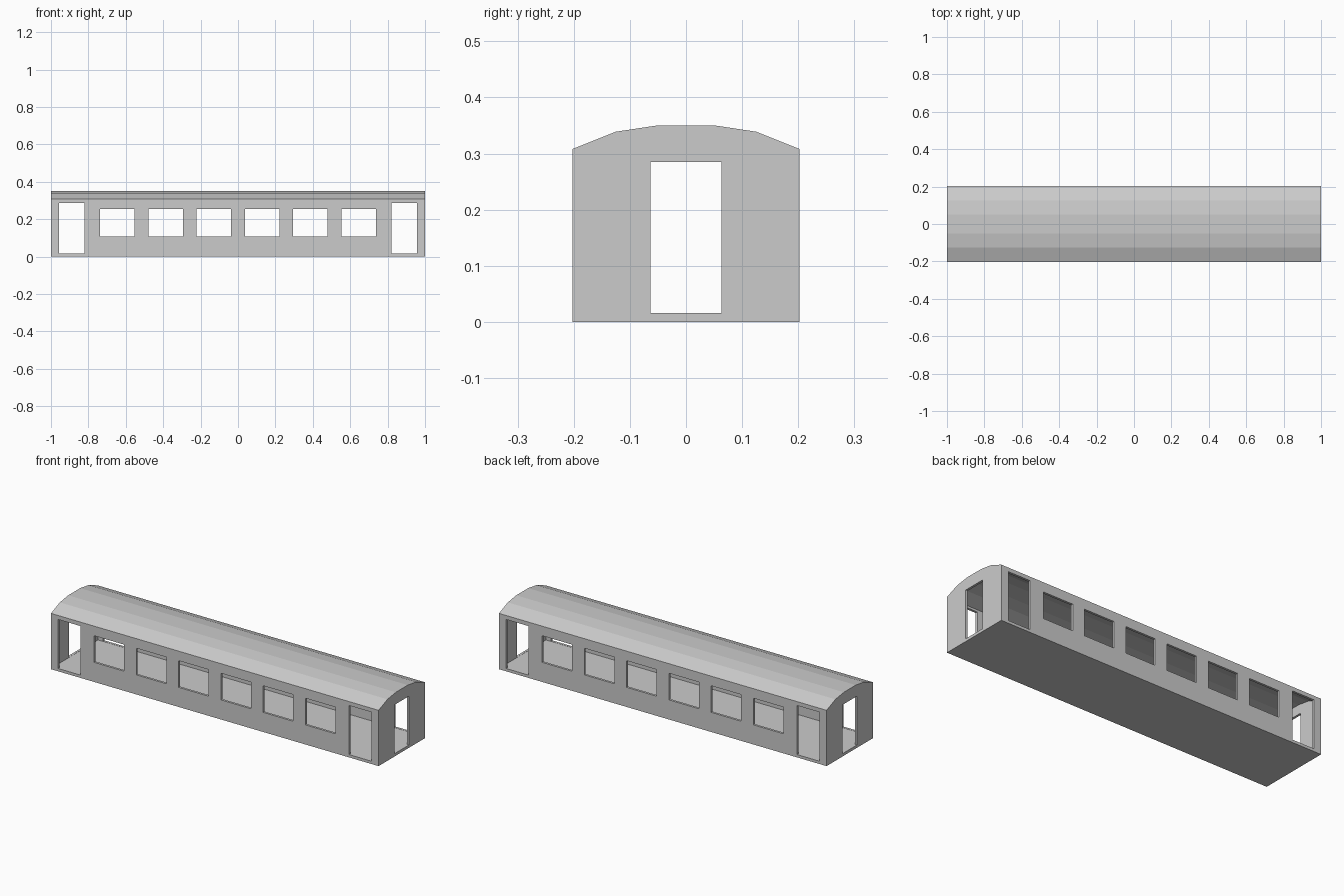
import bpy, bmesh
from mathutils import Matrix

if "Cube" in bpy.data.objects:
    bpy.data.objects.remove(bpy.data.objects["Cube"])


def new_object(name, bm):
    bmesh.ops.recalc_face_normals(bm, faces=bm.faces)
    mesh = bpy.data.meshes.new(name)
    bm.to_mesh(mesh)
    bm.free()
    obj = bpy.data.objects.new(name, mesh)
    bpy.context.collection.objects.link(obj)
    return obj


def extrude_section(name, half, bottom, length):
    """Mirror a half section (y, z) and extrude it along x."""
    section = [(half[0][0], bottom)] + half
    section += [(-y, z) for y, z in reversed(section)]
    bm = bmesh.new()
    face = bm.faces.new([bm.verts.new((-length / 2, y, z)) for y, z in section])
    ext = bmesh.ops.extrude_face_region(bm, geom=[face])
    verts = [g for g in ext["geom"] if isinstance(g, bmesh.types.BMVert)]
    bmesh.ops.translate(bm, vec=(length, 0, 0), verts=verts)
    return new_object(name, bm)


def box_cutters(name, boxes):
    """Boxes given as (x centre, x size, y size, z low, z high)."""
    bm = bmesh.new()
    for x, sx, sy, z0, z1 in boxes:
        m = Matrix.Translation((x, 0, (z0 + z1) / 2)) @ Matrix.Diagonal((sx, sy, z1 - z0, 1))
        bmesh.ops.create_cube(bm, size=1, matrix=m)
    return new_object(name, bm)


# Carriage shell with five-facet arched roof
body = extrude_section("carriage_body",
                       [(0.2025, 0.308), (0.125, 0.339), (0.052, 0.35)], 0, 2)

# Hollow passenger space
interior = extrude_section("interior_cutter",
                           [(0.19, 0.298), (0.12, 0.326), (0.05, 0.337)], 0.0145, 1.975)

# Six windows and two doors through both sides
openings = [((i - 2.5) * 0.258, 0.184, 0.6, 0.108, 0.255) for i in range(6)]
openings += [(s * 0.888, 0.136, 0.6, 0.0155, 0.286) for s in (-1, 1)]
sides = box_cutters("side_opening_cutter", openings)

# Gangway door through both ends
ends = box_cutters("end_door_cutter", [(0, 2.4, 0.126, 0.0155, 0.285)])

bpy.context.view_layer.objects.active = body
for cutter in (interior, sides, ends):
    cutter.hide_render = True
    mod = body.modifiers.new(cutter.name, "BOOLEAN")
    mod.operation = "DIFFERENCE"
    mod.solver = "EXACT"
    mod.object = cutter
    bpy.ops.object.modifier_apply(modifier=mod.name)
    bpy.data.objects.remove(cutter)
